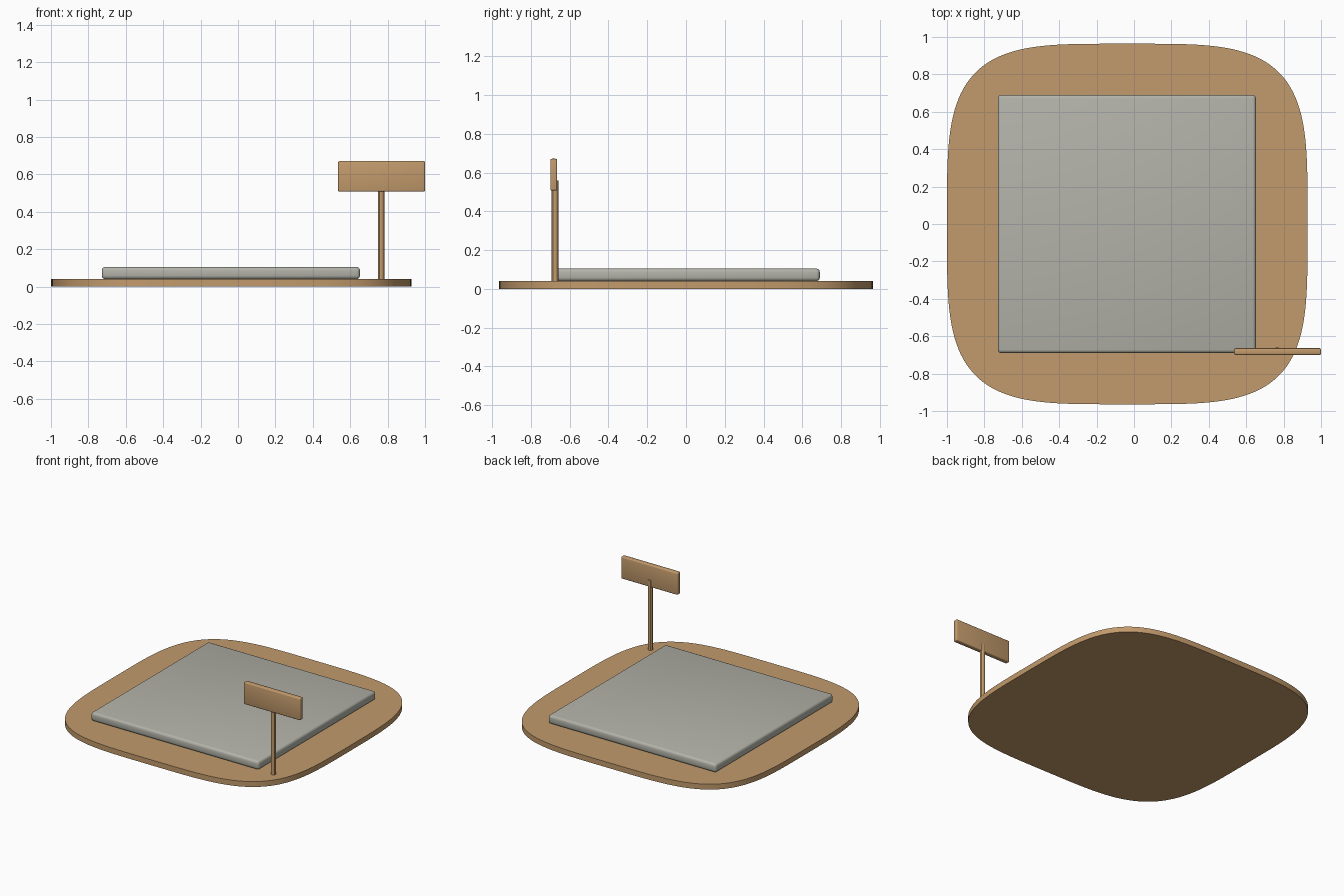
import bpy, bmesh, math

cube = bpy.data.objects.get("Cube")
if cube:
    bpy.data.objects.remove(cube, do_unlink=True)


def material(name, rgb):
    m = bpy.data.materials.new(name)
    m.use_nodes = True
    m.diffuse_color = (*rgb, 1)
    m.node_tree.nodes["Principled BSDF"].inputs["Base Color"].default_value = (*rgb, 1)
    return m


wood = material("warm wood", (0.54, 0.325, 0.15))
stone = material("pale stone", (0.45, 0.45, 0.40))


def finish(bm, name, mat):
    bmesh.ops.recalc_face_normals(bm, faces=bm.faces)
    mesh = bpy.data.meshes.new(name)
    bm.to_mesh(mesh)
    bm.free()
    mesh.materials.append(mat)
    obj = bpy.data.objects.new(name, mesh)
    bpy.context.collection.objects.link(obj)
    bpy.ops.object.select_all(action="DESELECT")
    obj.select_set(True)
    bpy.context.view_layer.objects.active = obj
    bpy.ops.object.shade_smooth_by_angle(angle=math.radians(30))
    return obj


def rounded_box(name, low, high, radius, mat):
    bm = bmesh.new()
    bmesh.ops.create_cube(bm, size=1)
    for v in bm.verts:
        v.co = [h if c > 0 else l for c, l, h in zip(v.co, low, high)]
    bmesh.ops.bevel(bm, geom=bm.edges[:], offset=radius, segments=3,
                    profile=0.5, affect="EDGES")
    return finish(bm, name, mat)


# Base plate: an extruded squircle
def soft(c):
    return math.copysign(math.sqrt(abs(c)), c)


bm = bmesh.new()
count, half = 160, 0.964
ring = []
for i in range(count):
    a = math.tau * i / count
    ring.append(bm.verts.new((half * soft(math.cos(a)) - 0.036, half * soft(math.sin(a)), 0)))
outline = bm.faces.new(ring)
side = bmesh.ops.extrude_face_region(bm, geom=[outline], use_keep_orig=True)
for v in side["geom"]:
    if isinstance(v, bmesh.types.BMVert):
        v.co.z = 0.04
finish(bm, "base_plate", wood)

# Raised slab
rounded_box("slab", (-0.728, -0.69, 0.04), (0.652, 0.69, 0.105), 0.018, stone)

# Sign post
bm = bmesh.new()
bmesh.ops.create_cone(bm, cap_ends=True, segments=12, radius1=0.0175, radius2=0.0175, depth=0.52)
bmesh.ops.translate(bm, verts=bm.verts, vec=(0.765, -0.676, 0.30))
finish(bm, "sign_post", wood)

# Sign board
rounded_box("sign_board", (0.535, -0.70, 0.507), (1.0, -0.664, 0.671), 0.008, wood)
